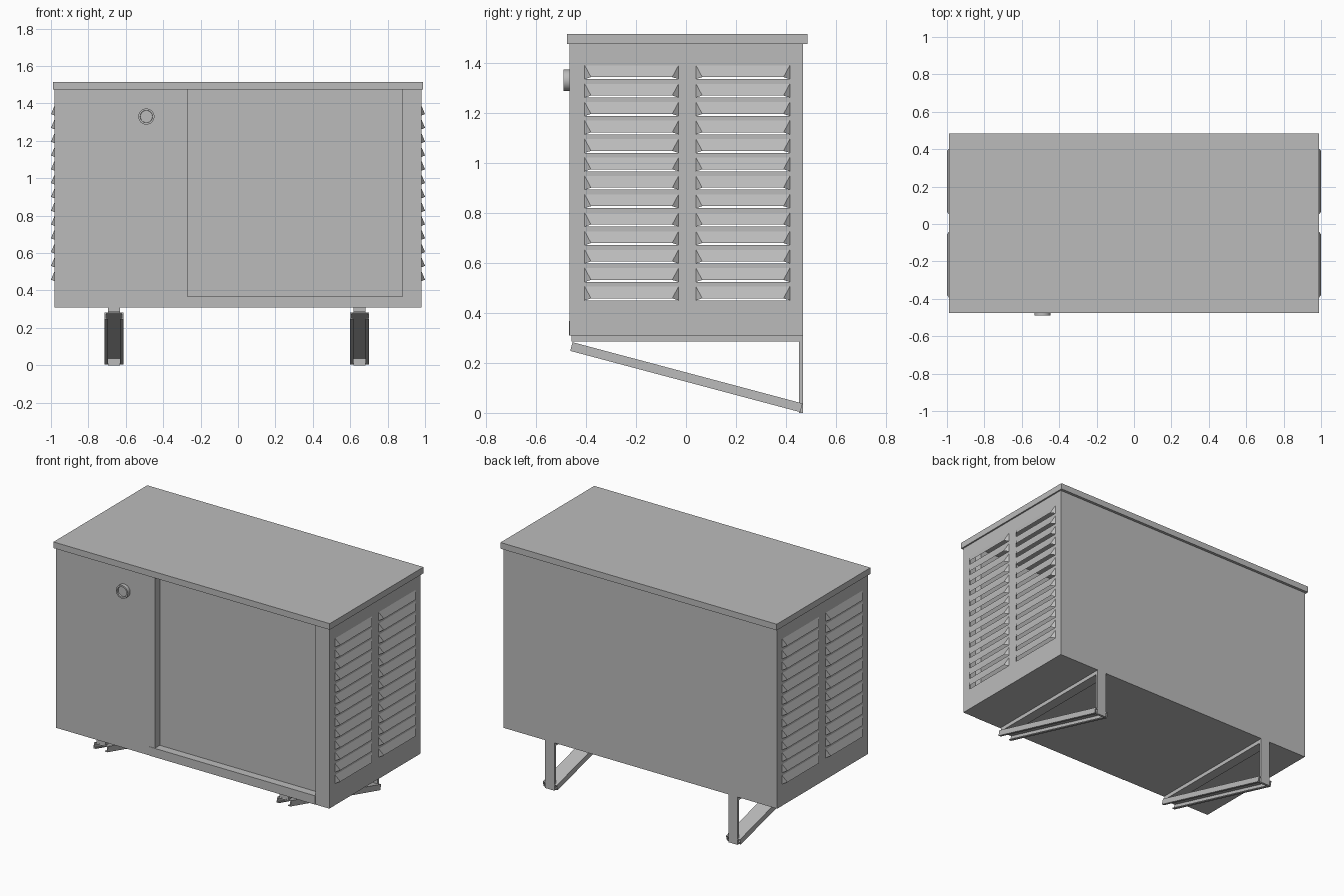
import bpy, bmesh, math
from mathutils import Matrix, Vector

if "Cube" in bpy.data.objects:
    bpy.data.objects.remove(bpy.data.objects["Cube"])

metal = bpy.data.materials.new("grey_metal")
metal.use_nodes = True
GREY = (0.5, 0.5, 0.5, 1)
metal.diffuse_color = GREY
metal.node_tree.nodes["Principled BSDF"].inputs["Base Color"].default_value = GREY

# Cabinet extents
W, FRONT, BACK = 0.98, -0.465, 0.467
BOTTOM, TOP, T = 0.31, 1.475, 0.008


def finish(name, bm):
    mesh = bpy.data.meshes.new(name)
    bm.to_mesh(mesh)
    bm.free()
    mesh.materials.append(metal)
    ob = bpy.data.objects.new(name, mesh)
    bpy.context.collection.objects.link(ob)
    return ob


def add_box(bm, x, y, z):
    lo, hi = Vector((x[0], y[0], z[0])), Vector((x[1], y[1], z[1]))
    m = Matrix.Translation((lo + hi) / 2) @ Matrix.Diagonal((*(hi - lo), 1))
    bmesh.ops.create_cube(bm, size=1, matrix=m)


def box(name, x, y, z):
    bm = bmesh.new()
    add_box(bm, x, y, z)
    return finish(name, bm)


# Shell: floor, rear wall and overhanging lid
box("floor_panel", (-W, W), (FRONT, BACK), (BOTTOM, BOTTOM + T))
box("back_panel", (-W, W), (BACK - T, BACK), (BOTTOM, TOP))
box("lid", (-0.99, 0.99), (-0.475, 0.485), (TOP, 1.515))

# Front: fixed panel, post and sill frame a recessed door
DOOR_L, DOOR_R, SILL, DOOR_Y = -0.27, 0.88, 0.367, FRONT + 0.05
box("front_panel", (-W, DOOR_L), (FRONT, FRONT + T), (BOTTOM, TOP))
box("front_post", (DOOR_R, W), (FRONT, FRONT + T), (BOTTOM, TOP))
box("sill", (-0.31, DOOR_R), (FRONT - 0.002, DOOR_Y), (BOTTOM, SILL))
box("door", (DOOR_L, DOOR_R), (DOOR_Y, DOOR_Y + T), (SILL, TOP))
box("left_jamb", (DOOR_L - T, DOOR_L), (FRONT, DOOR_Y + T), (SILL, TOP))
box("right_jamb", (DOOR_R, DOOR_R + T), (FRONT, DOOR_Y + T), (BOTTOM, TOP))

# Louvre layout
COLUMNS = [(-0.405, -0.03), (0.04, 0.415)]
COUNT, LOW, HIGH, SLOT = 13, 0.45, 1.39, 0.055
pitch = (HIGH - LOW - SLOT) / (COUNT - 1)
ROWS = [(LOW + i * pitch, LOW + i * pitch + SLOT) for i in range(COUNT)]

# Side walls: a grid with the slots left open
y_cuts = [FRONT] + [y for c in COLUMNS for y in c] + [BACK]
z_cuts = [BOTTOM] + [z for r in ROWS for z in r] + [TOP]
bm = bmesh.new()
grid = [[bm.verts.new((W, y, z)) for z in z_cuts] for y in y_cuts]
for i in range(len(y_cuts) - 1):
    for j in range(len(z_cuts) - 1):
        if i % 2 and j % 2:
            continue
        bm.faces.new((grid[i][j], grid[i + 1][j], grid[i + 1][j + 1], grid[i][j + 1]))
walls = finish("side_panels", bm)
solid = walls.modifiers.new("thickness", 'SOLIDIFY')
solid.thickness, solid.offset = T, -1
walls.modifiers.new("both_sides", 'MIRROR')

# Louvre hoods: sloped face with tapered cheeks, open underneath
bm = bmesh.new()
for y0, y1 in COLUMNS:
    for zb, zt in ROWS:
        a, b, c, d, e, f = [bm.verts.new(p) for p in (
            (W, y0, zt), (W, y1, zt), (W, y0, zb), (W, y1, zb),
            (1.0, y0 + 0.025, zb + 0.008), (1.0, y1 - 0.025, zb + 0.008))]
        for face in ((a, e, f, b), (a, c, e), (b, f, d)):
            bm.faces.new(face)
hoods = finish("louvre_hoods", bm)
hoods.modifiers.new("both_sides", 'MIRROR')

# Round lock with a sunken centre
bm = bmesh.new()
spin = Matrix.Translation((-0.49, -0.477, 1.33)) @ Matrix.Rotation(math.radians(90), 4, 'X')
bmesh.ops.create_cone(bm, cap_ends=True, segments=32, radius1=0.043, radius2=0.043,
                      depth=0.026, matrix=spin)
bm.faces.ensure_lookup_table()
cap = min(bm.faces, key=lambda f: f.calc_center_median().y)
bmesh.ops.inset_region(bm, faces=[cap], thickness=0.01)
bmesh.ops.inset_region(bm, faces=[cap], thickness=0.001, depth=-0.01)
lock = finish("lock", bm)
bpy.context.view_layer.objects.active = lock
lock.select_set(True)
bpy.ops.object.shade_smooth_by_angle()
lock.select_set(False)

# Wall brackets: top rail, rear post and a lipped channel as diagonal brace
HALF, DEPTH, LIP, WALL = 0.05, 0.036, 0.017, 0.006
start, end = Vector((0, -0.463, 0.248)), Vector((0, 0.457, 0.003))
length = (end - start).length
tilt = Matrix.Rotation(math.atan2(end.z - start.z, end.y - start.y), 4, 'X')
for side, cx in (("right", -0.663), ("left", 0.65)):
    rail_x = (cx - 0.033, cx + 0.033)
    box(side + "_bracket_rail", rail_x, (-0.457, BACK), (0.285, BOTTOM))
    box(side + "_bracket_post", rail_x, (0.451, BACK), (0, BOTTOM))
    bm = bmesh.new()
    run = (0, length)
    add_box(bm, (-HALF, HALF), run, (DEPTH - WALL, DEPTH))
    for s in (-1, 1):
        add_box(bm, sorted((s * HALF, s * (HALF - WALL))), run, (0, DEPTH - WALL))
        add_box(bm, sorted((s * (HALF - WALL), s * (HALF - LIP))), run, (0, WALL))
    bm.transform(Matrix.Translation((cx, start.y, start.z)) @ tilt)
    finish(side + "_bracket_brace", bm)
